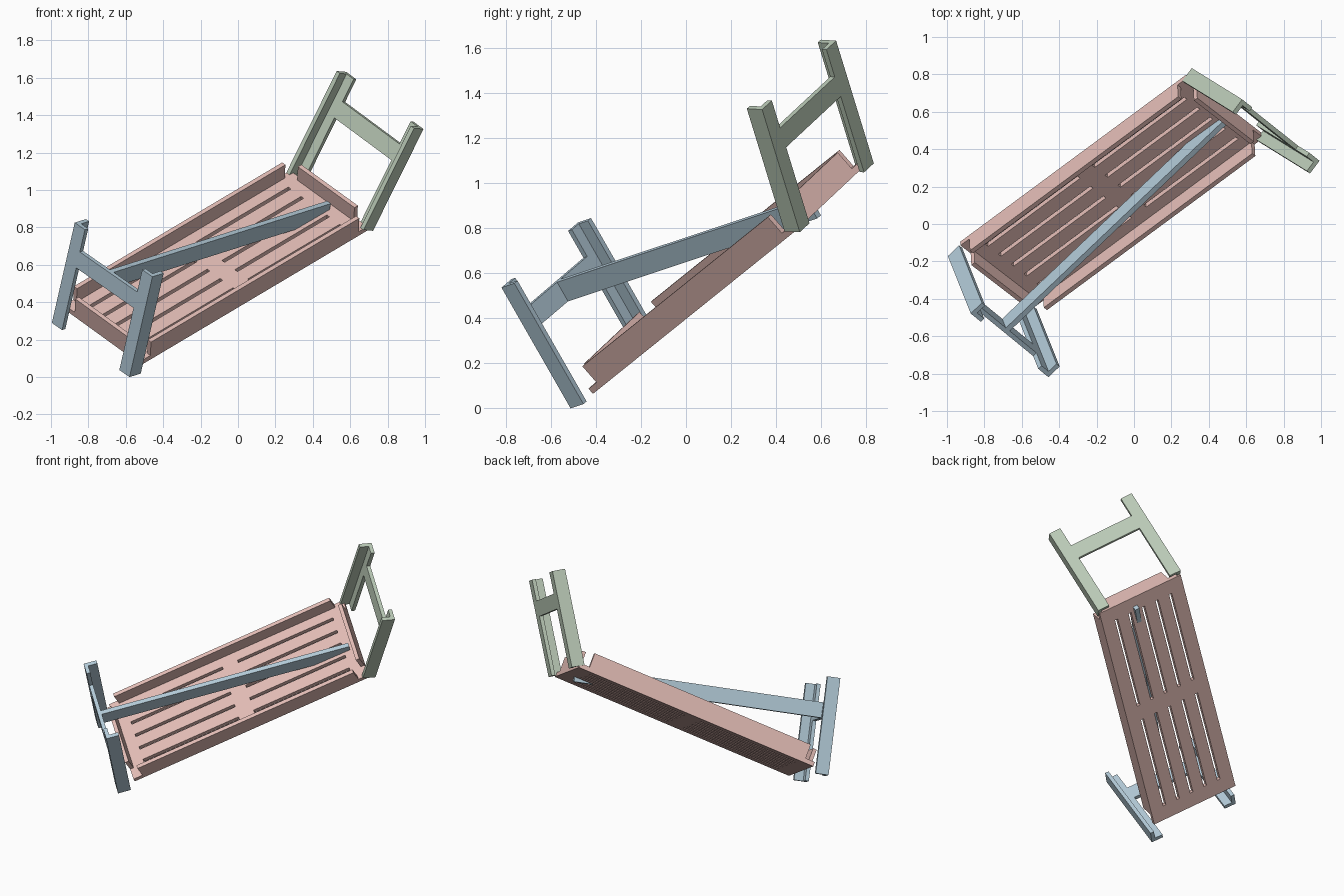
import bpy, bmesh
from mathutils import Matrix, Vector

if "Cube" in bpy.data.objects:
    bpy.data.objects.remove(bpy.data.objects["Cube"])


def material(name, rgb):
    m = bpy.data.materials.new(name)
    m.diffuse_color = (*rgb, 1)
    m.use_nodes = True
    m.node_tree.nodes["Principled BSDF"].inputs["Base Color"].default_value = m.diffuse_color
    return m


def frame(origin, x_dir, y_dir):
    """Placement matrix from an origin and two (nearly) perpendicular axes."""
    x = Vector(x_dir).normalized()
    y = Vector(y_dir)
    y = (y - x * y.dot(x)).normalized()
    rot = Matrix((x, y, x.cross(y))).transposed()
    return Matrix.Translation(origin) @ rot.to_4x4()


def finish(name, bm, mat, place):
    bmesh.ops.recalc_face_normals(bm, faces=bm.faces)
    me = bpy.data.meshes.new(name)
    bm.to_mesh(me)
    bm.free()
    me.materials.append(mat)
    ob = bpy.data.objects.new(name, me)
    bpy.context.collection.objects.link(ob)
    ob.matrix_world = place
    return ob


def extrude_up(bm, faces, height):
    ext = bmesh.ops.extrude_face_region(bm, geom=faces, use_keep_orig=True)
    verts = [g for g in ext["geom"] if isinstance(g, bmesh.types.BMVert)]
    bmesh.ops.translate(bm, vec=(0, 0, height), verts=verts)


def prism(name, pts, z0, z1, mat, place):
    bm = bmesh.new()
    face = bm.faces.new([bm.verts.new((x, y, z0)) for x, y in pts])
    extrude_up(bm, [face], z1 - z0)
    return finish(name, bm, mat, place)


def box(name, x, y, z, mat, place):
    pts = [(x[0], y[0]), (x[1], y[0]), (x[1], y[1]), (x[0], y[1])]
    return prism(name, pts, z[0], z[1], mat, place)


red = material("red", (0.76, 0.50, 0.46))
blue = material("blue", (0.44, 0.58, 0.67))
green = material("green", (0.50, 0.60, 0.48))

# Seat: upside-down tray, local z = 0 at rim top
H, W, A0, A1, SLAB, RIM = 0.125, 0.60, -0.065, 1.60, 0.03, 0.025
seat = frame((-0.465, -0.46, 0.187), (0.725, 0.536, 0.431), (-0.688, 0.528, 0.496))

# Slab with two rows of five slots
mid = (A0 + A1) / 2
xs = [A0, A0 + 0.10, mid - 0.054, mid + 0.054, A1 - 0.10, A1]
ys = [0]
for i in range(1, 6):
    ys += [W * i / 6 - 0.01, W * i / 6 + 0.01]
ys.append(W)
bm = bmesh.new()
grid = [[bm.verts.new((x, y, -H)) for y in ys] for x in xs]
cells = []
for i in range(len(xs) - 1):
    for j in range(len(ys) - 1):
        if i in (1, 3) and j % 2:
            continue
        cells.append(bm.faces.new((grid[i][j], grid[i + 1][j],
                                   grid[i + 1][j + 1], grid[i][j + 1])))
extrude_up(bm, cells, SLAB)
finish("seat_slab", bm, red, seat)

# Rims, left open at the corners for the legs
zr = (-H + SLAB, 0)
for side, y in (("front", 0), ("back", W - RIM)):
    box(f"{side}_rim", (0, 1.535), (y, y + RIM), zr, red, seat)
for side, x in (("left", A0), ("right", A1 - RIM)):
    box(f"{side}_rim", (x, x + RIM), (0.08, W - 0.08), zr, red, seat)

# End frames: two angle-section legs and a cross rail
FW, LT, LS, TH, LEG = 0.61, 0.085, 0.08, 0.025, 0.63
RAIL = (0.39, 0.49)


def end_frame(prefix, inward, mat, place):
    angle = [(0, 0), (LT, 0), (LT, TH), (TH, TH), (TH, LS), (0, LS)]
    near = [(x * inward, y) for x, y in angle]
    far = [(x, FW - y) for x, y in near]
    prism(f"{prefix}_front_leg", near, 0, LEG, mat, place)
    prism(f"{prefix}_back_leg", far, 0, LEG, mat, place)
    box(f"{prefix}_cross_rail", sorted((0, TH * inward)), (LS, FW - LS), RAIL, mat, place)


left = frame((-0.58, -0.512, 0.0), (0.705, 0.671, 0.223), (-0.68, 0.557, 0.474))
right = frame((0.722, 0.505, 0.782), (0.598, 0.80, -0.051), (-0.677, 0.538, 0.501))
end_frame("left", 1, blue, left)
end_frame("right", -1, green, right)

# Long stretcher fixed to the left rail
box("stretcher", (TH, 1.67), (FW / 2 - 0.015, FW / 2 + 0.015), RAIL, blue, left)
